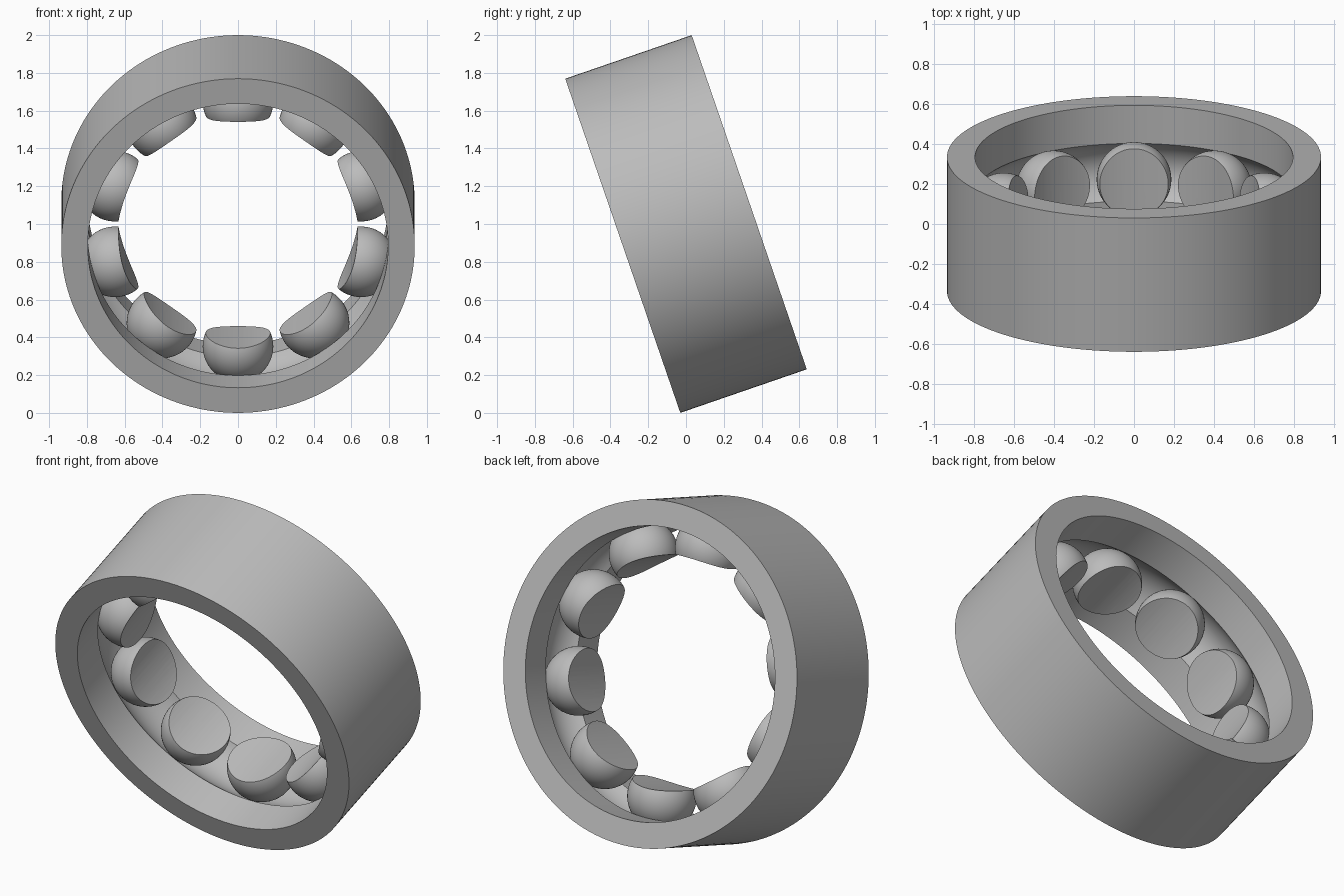
import bpy, bmesh, math
from mathutils import Matrix, Vector

if "Cube" in bpy.data.objects:
    bpy.data.objects.remove(bpy.data.objects["Cube"], do_unlink=True)

OUTER, BORE, HALF_WIDTH = 0.9355, 0.795, 0.354   # ring
TRACK, BALL = 0.685, 0.187                       # ball circle and ball radius
INNER_CUT = 0.634                                # balls are trimmed to this bore
COUNT = 10

# Ring axis leans back from the horizontal
tilt = Matrix.Translation((0, 0, 1)) @ Matrix.Rotation(math.radians(-71), 4, "X")

steel = bpy.data.materials.new("grey steel")
steel.use_nodes = True
colour = (0.5, 0.5, 0.5, 1)
steel.diffuse_color = colour
steel.node_tree.nodes["Principled BSDF"].inputs["Base Color"].default_value = colour


def add_object(name, bm):
    bmesh.ops.recalc_face_normals(bm, faces=bm.faces)
    mesh = bpy.data.meshes.new(name)
    bm.to_mesh(mesh)
    bm.free()
    mesh.materials.append(steel)
    obj = bpy.data.objects.new(name, mesh)
    bpy.context.collection.objects.link(obj)
    return obj


def activate(obj):
    bpy.ops.object.select_all(action="DESELECT")
    obj.select_set(True)
    bpy.context.view_layer.objects.active = obj


def smooth(obj):
    activate(obj)
    bpy.ops.object.shade_smooth_by_angle(angle=math.radians(30))


# Outer ring: lathed section with a round groove for the balls
groove = BALL + 0.001
reach = math.acos((BORE - TRACK) / groove)
profile = [(BORE, -HALF_WIDTH), (OUTER, -HALF_WIDTH), (OUTER, HALF_WIDTH), (BORE, HALF_WIDTH)]
for i in range(17):
    a = reach * (1 - i / 8)
    profile.append((TRACK + groove * math.cos(a), groove * math.sin(a)))
bm = bmesh.new()
verts = [bm.verts.new((r, 0, z)) for r, z in profile]
edges = [bm.edges.new((v, verts[i - 1])) for i, v in enumerate(verts)]
bmesh.ops.spin(bm, geom=verts + edges, cent=(0, 0, 0), axis=(0, 0, 1),
               angle=math.tau, steps=160, use_merge=True)
bmesh.ops.remove_doubles(bm, verts=bm.verts, dist=0.0001)
ring = add_object("outer_ring", bm)
smooth(ring)
ring.matrix_world = tilt

# First ball, trimmed by the inner bore
bm = bmesh.new()
bmesh.ops.create_uvsphere(bm, u_segments=48, v_segments=32, radius=BALL)
bmesh.ops.translate(bm, verts=bm.verts, vec=Vector((0, TRACK, 0)))
ball = add_object("ball_1", bm)

bm = bmesh.new()
bmesh.ops.create_cone(bm, cap_ends=True, segments=160, radius1=INNER_CUT,
                      radius2=INNER_CUT, depth=1)
cutter = add_object("bore_cutter", bm)
cutter.hide_render = True

trim = ball.modifiers.new("trim", "BOOLEAN")
trim.operation = "DIFFERENCE"
trim.solver = "EXACT"
trim.object = cutter
activate(ball)
bpy.ops.object.modifier_apply(modifier=trim.name)
bpy.data.objects.remove(cutter, do_unlink=True)
smooth(ball)
ball.matrix_world = tilt

# Remaining balls share the mesh around the track
for i in range(1, COUNT):
    copy = bpy.data.objects.new(f"ball_{i + 1}", ball.data)
    bpy.context.collection.objects.link(copy)
    copy.matrix_world = tilt @ Matrix.Rotation(math.tau * i / COUNT, 4, "Z")
